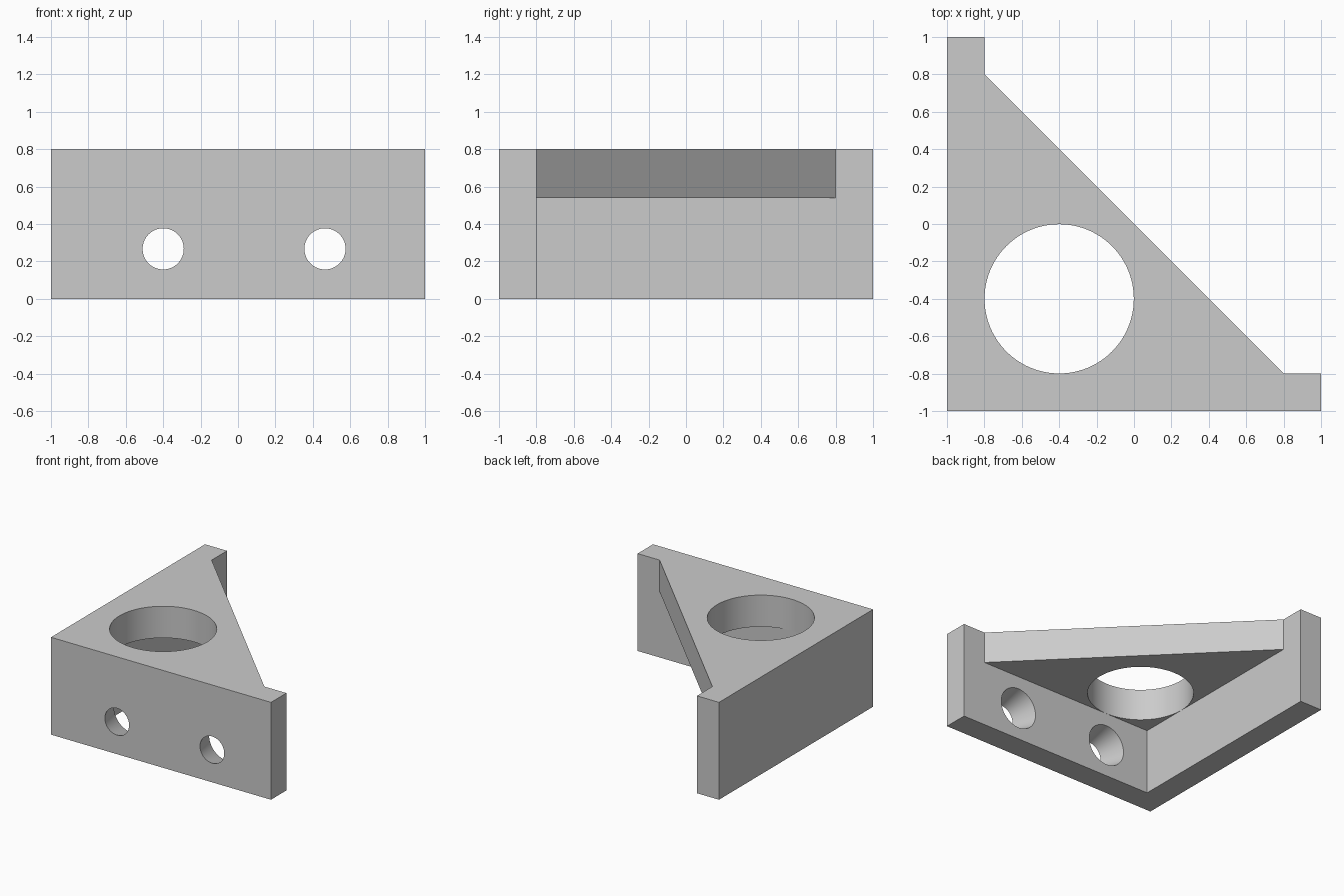
import bpy
import bmesh
import math
from mathutils import Matrix

cube = bpy.data.objects.get("Cube")
if cube:
    bpy.data.objects.remove(cube, do_unlink=True)

GREY = (0.6, 0.6, 0.6, 1)
material = bpy.data.materials.new("plain grey")
material.use_nodes = True
material.diffuse_color = GREY
material.node_tree.nodes["Principled BSDF"].inputs["Base Color"].default_value = GREY

HEIGHT = 0.8
INNER = 0.8          # distance from the centre to the inner wall faces
PLATE_BOTTOM = 0.54


def make_object(name, bm):
    bmesh.ops.recalc_face_normals(bm, faces=bm.faces[:])
    mesh = bpy.data.meshes.new(name)
    bm.to_mesh(mesh)
    bm.free()
    mesh.materials.append(material)
    obj = bpy.data.objects.new(name, mesh)
    bpy.context.collection.objects.link(obj)
    return obj


def prism(name, outline, bottom, top):
    bm = bmesh.new()
    face = bm.faces.new([bm.verts.new((x, y, bottom)) for x, y in outline])
    extruded = bmesh.ops.extrude_face_region(bm, geom=[face])["geom"]
    verts = [v for v in extruded if isinstance(v, bmesh.types.BMVert)]
    bmesh.ops.translate(bm, verts=verts, vec=(0, 0, top - bottom))
    return make_object(name, bm)


def cone(name, r1, r2, depth, matrix):
    bm = bmesh.new()
    bmesh.ops.create_cone(bm, cap_ends=True, segments=96, radius1=r1,
                          radius2=r2, depth=depth, matrix=matrix)
    return make_object(name, bm)


def cut(target, cutter):
    cutter.hide_render = True
    mod = target.modifiers.new("cut", 'BOOLEAN')
    mod.operation = 'DIFFERENCE'
    mod.solver = 'EXACT'
    mod.object = cutter
    bpy.context.view_layer.objects.active = target
    bpy.ops.object.modifier_apply(modifier=mod.name)
    bpy.data.objects.remove(cutter, do_unlink=True)


# Corner bracket: two walls joined by a triangular top plate
bracket = prism("corner_bracket",
                [(-1, -1), (1, -1), (1, -INNER), (INNER, -INNER),
                 (-INNER, INNER), (-INNER, 1), (-1, 1)], 0, HEIGHT)

# Open space below the plate
cut(bracket, prism("pocket_cutter",
                   [(-INNER, -INNER), (INNER, -INNER),
                    (INNER, INNER), (-INNER, INNER)], -0.2, PLATE_BOTTOM))

# Large round opening through the plate
cut(bracket, cone("plate_hole_cutter", 0.399, 0.399, 0.5,
                  Matrix.Translation((-0.4, -0.4, 0.75))))

# Tapered screw holes through the front wall, wider on the inside
for x in (-0.4, 0.465):
    place = Matrix.Translation((x, -0.9, 0.267)) @ Matrix.Rotation(-math.pi / 2, 4, 'X')
    cut(bracket, cone("screw_hole_cutter", 0.081, 0.197, 0.4, place))

# Smooth hole walls, crisp edges elsewhere
bpy.ops.object.select_all(action='DESELECT')
bracket.select_set(True)
bpy.context.view_layer.objects.active = bracket
bpy.ops.object.shade_smooth_by_angle(angle=math.radians(30))
